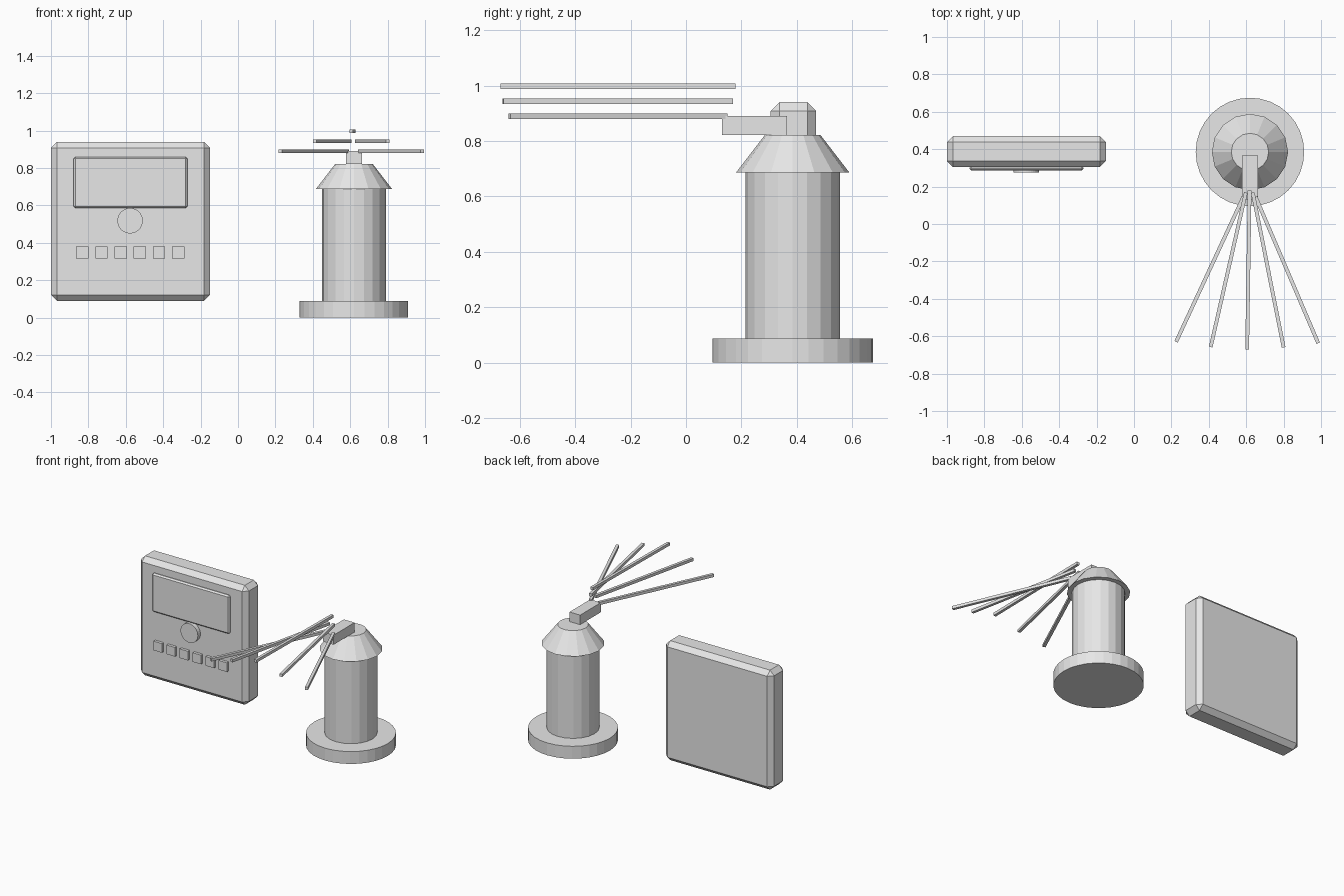
import bpy, math
from mathutils import Vector

cube = bpy.data.objects.get("Cube")
if cube:
    bpy.data.objects.remove(cube, do_unlink=True)

grey = bpy.data.materials.new("light_grey")
grey.use_nodes = True
grey.diffuse_color = (0.8, 0.8, 0.8, 1)
grey.node_tree.nodes["Principled BSDF"].inputs["Base Color"].default_value = (0.8, 0.8, 0.8, 1)


def finish(name, bevel=0):
    ob = bpy.context.object
    ob.name = name
    ob.data.materials.append(grey)
    if bevel:
        mod = ob.modifiers.new("chamfer", 'BEVEL')
        mod.width = bevel
        mod.segments = 1
    return ob


def box(name, lo, hi, bevel=0):
    lo, hi = Vector(lo), Vector(hi)
    bpy.ops.mesh.primitive_cube_add(size=1, location=(lo + hi) / 2)
    bpy.context.object.scale = hi - lo
    bpy.ops.object.transform_apply(location=False, rotation=False, scale=True)
    return finish(name, bevel)


def drum(name, r1, r2, z0, z1, sides):
    bpy.ops.mesh.primitive_cone_add(vertices=sides, radius1=r1, radius2=r2, depth=z1 - z0,
                                    location=(TOWER_X, TOWER_Y, (z0 + z1) / 2))
    return finish(name)


def rod(name, start, end, z, thick=0.02):
    a, b = Vector((*start, z)), Vector((*end, z))
    d = b - a
    bpy.ops.mesh.primitive_cube_add(size=1, location=(a + b) / 2,
                                    rotation=(0, 0, math.atan2(d.y, d.x)))
    bpy.context.object.scale = (d.length, thick, thick)
    return finish(name)


# Control panel: chamfered case, screen, knob and a row of buttons
box("panel_case", (-1, 0.305, 0.09), (-0.15, 0.47, 0.94), 0.032)
box("panel_screen", (-0.88, 0.285, 0.585), (-0.27, 0.31, 0.86), 0.01)
bpy.ops.mesh.primitive_cylinder_add(vertices=32, radius=0.068, depth=0.035,
                                    location=(-0.577, 0.2925, 0.518),
                                    rotation=(math.pi / 2, 0, 0))
finish("panel_knob")
for i in range(6):
    x = -0.832 + i * 0.1025
    box(f"panel_button_{i + 1}", (x - 0.033, 0.285, 0.315), (x + 0.033, 0.31, 0.38))

# Tower: base, column and tapered cap
TOWER_X, TOWER_Y = 0.62, 0.385
drum("tower_base", 0.29, 0.29, 0, 0.088, 32)
drum("tower_column", 0.17, 0.17, 0.088, 0.687, 20)
drum("tower_cap", 0.204, 0.1, 0.687, 0.822, 16)

# Arm carrying the fan of rods
box("arm", (0.578, 0.13, 0.822), (0.662, 0.365, 0.89))
rod("rod_centre", (0.618, 0.178), (0.605, -0.67), 0.997)
rod("rod_inner_right", (0.598, 0.168), (0.41, -0.658), 0.943)
rod("rod_inner_left", (0.635, 0.168), (0.8, -0.66), 0.943)
rod("rod_outer_right", (0.585, 0.145), (0.225, -0.63), 0.89)
rod("rod_outer_left", (0.65, 0.145), (0.985, -0.637), 0.89)
